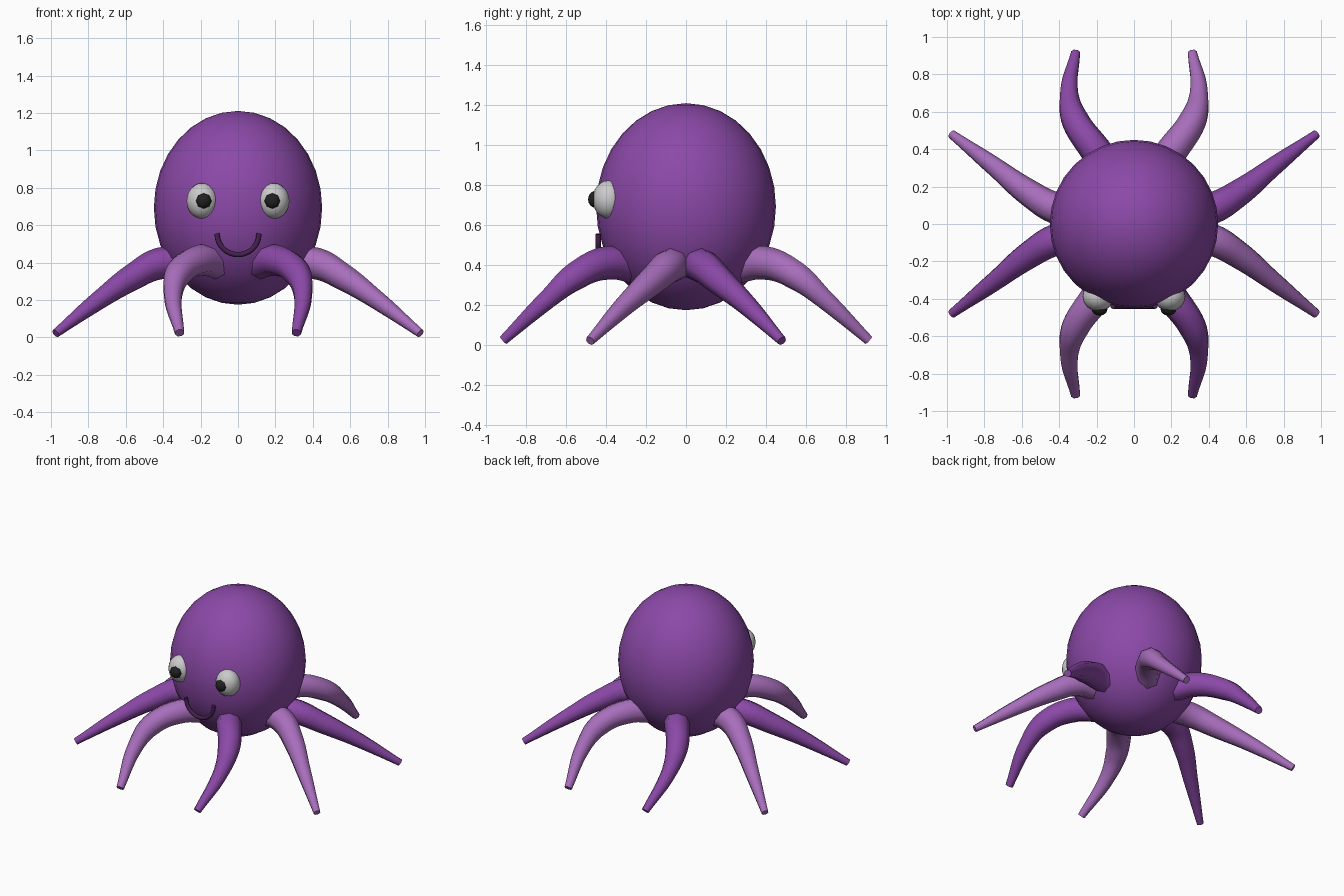
import bpy
from math import pi, sin, cos

if "Cube" in bpy.data.objects:
    bpy.data.objects.remove(bpy.data.objects["Cube"])


def material(name, rgb):
    m = bpy.data.materials.new(name)
    m.diffuse_color = (*rgb, 1)
    m.use_nodes = True
    m.node_tree.nodes["Principled BSDF"].inputs["Base Color"].default_value = m.diffuse_color
    return m


PURPLE = material("purple", (0.26, 0.066, 0.39))
LILAC = material("lilac", (0.39, 0.155, 0.50))
WHITE = material("white", (0.8, 0.8, 0.8))
BLACK = material("black", (0.015, 0.015, 0.015))
MOUTH = material("dark_purple", (0.06, 0.015, 0.08))


def ball(name, loc, scale, mat, seg, rings, rot=(0, 0, 0)):
    bpy.ops.mesh.primitive_uv_sphere_add(segments=seg, ring_count=rings, radius=1,
                                         location=loc, rotation=rot)
    o = bpy.context.object
    o.name = name
    o.scale = scale
    o.data.materials.append(mat)
    bpy.ops.object.shade_smooth()
    return o


def tube(name, points, mat, res=6, bevel_res=2):
    """Tapered capped tube through (x, y, z, radius) points."""
    cu = bpy.data.curves.new(name, 'CURVE')
    cu.dimensions = '3D'
    cu.bevel_depth = 1
    cu.bevel_resolution = bevel_res
    cu.resolution_u = res
    cu.use_fill_caps = True
    sp = cu.splines.new('BEZIER')
    sp.bezier_points.add(len(points) - 1)
    for bp, (x, y, z, r) in zip(sp.bezier_points, points):
        bp.co = (x, y, z)
        bp.radius = r
        bp.handle_left_type = bp.handle_right_type = 'AUTO'
    o = bpy.data.objects.new(name, cu)
    bpy.context.collection.objects.link(o)
    bpy.ops.object.select_all(action='DESELECT')
    o.select_set(True)
    bpy.context.view_layer.objects.active = o
    bpy.ops.object.convert(target='MESH')
    o = bpy.context.object
    o.name = name
    o.data.materials.clear()
    o.data.materials.append(mat)
    bpy.ops.object.shade_smooth_by_angle(angle=pi / 3.5)
    return o


# Body
ball("body", (0, 0, 0.693), (0.45, 0.45, 0.518), PURPLE, 32, 16)

# Eyes and pupils
for side, s in (("right", 1), ("left", -1)):
    ball(side + "_eye", (s * 0.191, -0.388, 0.73), (0.084, 0.08, 0.095), WHITE, 16, 12)
    ball(side + "_pupil", (s * 0.184, -0.452, 0.73), (0.043, 0.043, 0.038), BLACK, 8, 8,
         rot=(pi / 2, 0, pi / 8 * 0))

# Smile: half ring in a vertical plane
arc = [(0.113 * cos(pi + pi * i / 8), -0.44, 0.556 + 0.113 * sin(pi + pi * i / 8), 0.014)
       for i in range(9)]
tube("mouth", arc, MOUTH, res=3)

# Tentacles: one side path and one end path, mirrored into four quadrants
SIDE = [(0.26, 0.05, 0.40, 0.085), (0.42, 0.085, 0.395, 0.085), (0.56, 0.165, 0.325, 0.073),
        (0.75, 0.31, 0.195, 0.051), (0.975, 0.48, 0.022, 0.024)]
END = [(0.09, 0.24, 0.39, 0.085), (0.205, 0.395, 0.412, 0.084), (0.315, 0.555, 0.345, 0.074),
       (0.347, 0.69, 0.232, 0.052), (0.312, 0.915, 0.024, 0.026)]
for kind, path in (("side", SIDE), ("end", END)):
    for sx, xn in ((1, "right"), (-1, "left")):
        for sy, yn in ((1, "back"), (-1, "front")):
            dark = (sx * sy > 0) == (kind == "side")
            tube(f"{yn}_{xn}_{kind}_tentacle",
                 [(sx * x, sy * y, z, r) for x, y, z, r in path],
                 PURPLE if dark else LILAC)
